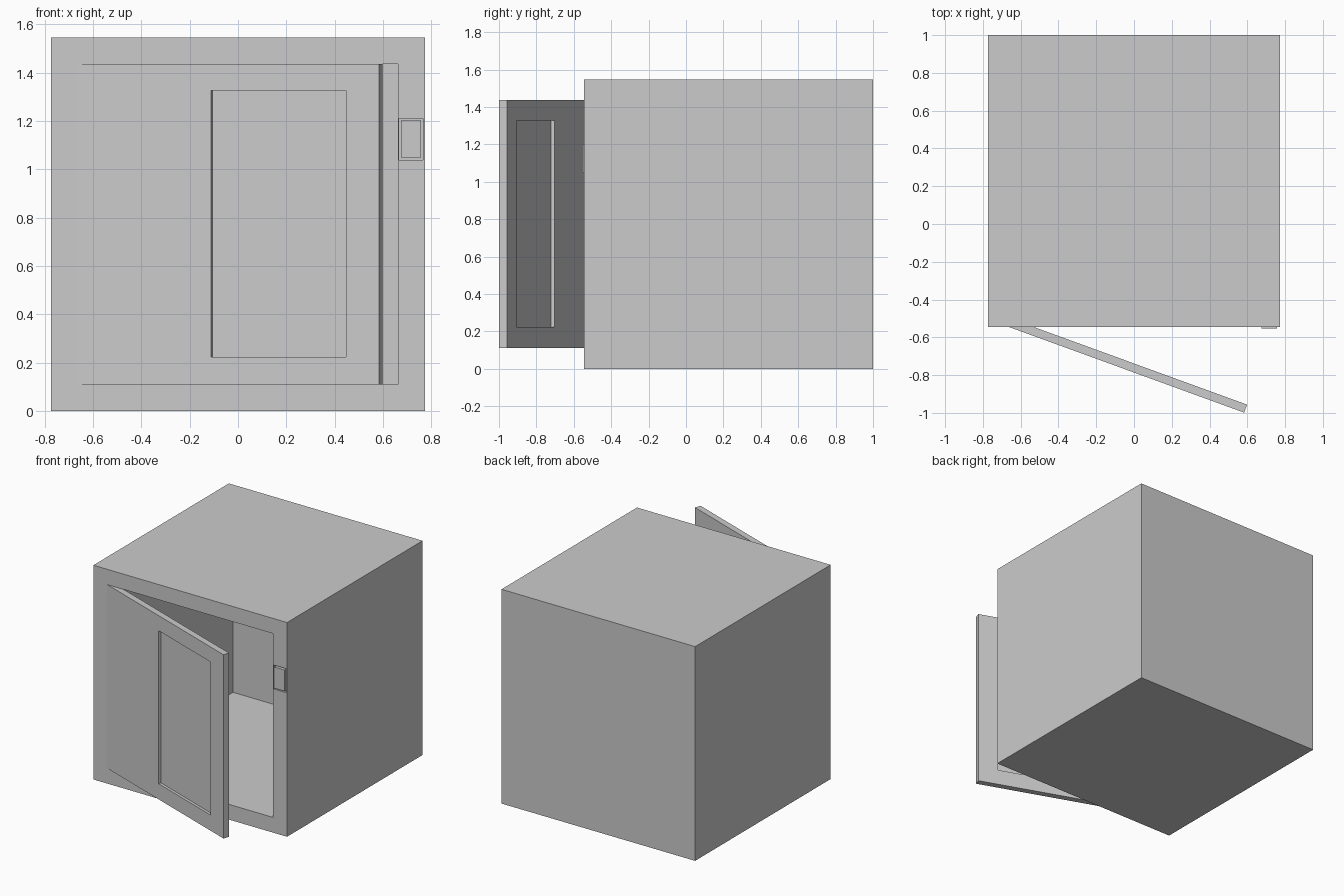
import bpy
import bmesh
from math import radians
from mathutils import Matrix

if "Cube" in bpy.data.objects:
    bpy.data.objects.remove(bpy.data.objects["Cube"])


def box(name, x, y, z):
    """Axis-aligned box from (min, max) pairs."""
    bm = bmesh.new()
    bmesh.ops.create_cube(bm, size=1)
    for v in bm.verts:
        v.co = [r[0] if c < 0 else r[1] for c, r in zip(v.co, (x, y, z))]
    me = bpy.data.meshes.new(name)
    bm.to_mesh(me)
    bm.free()
    ob = bpy.data.objects.new(name, me)
    bpy.context.scene.collection.objects.link(ob)
    return ob


def cut(target, x, y, z):
    """Subtract a box from target and bake the result."""
    cutter = box("cutter", x, y, z)
    cutter.hide_render = True
    mod = target.modifiers.new("cut", 'BOOLEAN')
    mod.operation = 'DIFFERENCE'
    mod.solver = 'EXACT'
    mod.object = cutter
    dg = bpy.context.evaluated_depsgraph_get()
    dg.update()
    me = bpy.data.meshes.new_from_object(target.evaluated_get(dg))
    target.modifiers.clear()
    target.data = me
    bpy.data.objects.remove(cutter)


HALF, FRONT, HEIGHT, WALL = 0.773, -0.545, 1.546, 0.11
IN = HALF - WALL
OPEN_Z = (WALL, HEIGHT - WALL)

# Cabinet shell with its cavity and the small button socket
cabinet = box("cabinet", (-HALF, HALF), (FRONT, 1.0), (0, HEIGHT))
cut(cabinet, (-IN, IN), (FRONT - 0.1, 1.0 - WALL), OPEN_Z)
cut(cabinet, (0.667, 0.766), (FRONT - 0.1, FRONT + 0.03), (1.038, 1.211))

# Button standing just proud of the front
box("button", (0.675, 0.758), (FRONT - 0.007, FRONT + 0.03), (1.049, 1.202))

# Door with a window opening, modelled closed from its hinge corner
T = 0.045
WIN_X, WIN_Z = (0.587, 1.181), (0.223, 1.327)
door = box("door", (0, 2 * IN), (0, T), OPEN_Z)
cut(door, WIN_X, (-0.1, T + 0.1), WIN_Z)

# Thin pane set midway in the door
pane = box("door_pane", WIN_X, (0.02, 0.025), WIN_Z)

# Swing the door open
swing = Matrix.Translation((-IN, FRONT, 0)) @ Matrix.Rotation(radians(-20), 4, 'Z')
for ob in (door, pane):
    ob.data.transform(swing)
